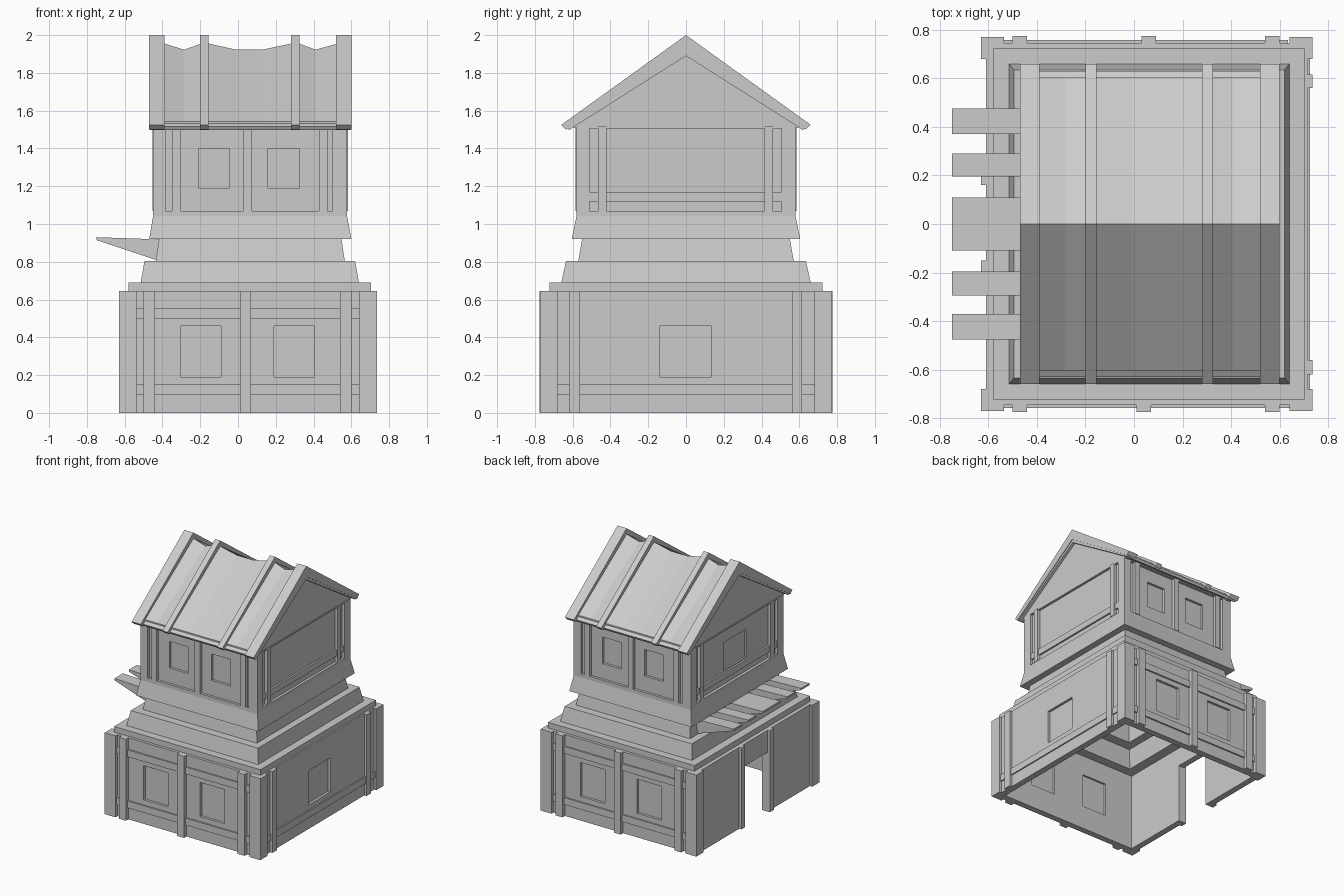
import bpy, bmesh

if "Cube" in bpy.data.objects:
    bpy.data.objects.remove(bpy.data.objects["Cube"])

CL, CU = 0.05, 0.065   # x centres of the lower and upper storey


def make(name, verts, faces):
    me = bpy.data.meshes.new(name)
    me.from_pydata(verts, [], faces)
    bm = bmesh.new()
    bm.from_mesh(me)
    bmesh.ops.recalc_face_normals(bm, faces=bm.faces)
    bm.to_mesh(me)
    bm.free()
    ob = bpy.data.objects.new(name, me)
    bpy.context.scene.collection.objects.link(ob)
    return ob


def prism(name, profile, a, b, axis):
    """Extrude a 2D profile from a to b along x (profile = y,z) or y (profile = x,z)."""
    n = len(profile)
    place = (lambda p, t: (t, p[0], p[1])) if axis == 'x' else (lambda p, t: (p[0], t, p[1]))
    verts = [place(p, t) for t in (a, b) for p in profile]
    faces = [list(range(n)), list(range(n, 2 * n))]
    faces += [[i, (i + 1) % n, n + (i + 1) % n, n + i] for i in range(n)]
    return make(name, verts, faces)


def box(name, x, y, z):
    x, y, z = sorted(x), sorted(y), sorted(z)
    return prism(name, [(x[0], z[0]), (x[1], z[0]), (x[1], z[1]), (x[0], z[1])], y[0], y[1], 'y')


def turned(name, c, x, y, z):
    """A box and its copy turned half way round the centre line x = c."""
    return [box(name, [c + s * (v - c) for v in x], [s * v for v in y], z) for s in (1, -1)]


# Hollow tower shell: rectangular loops (x0, x1, half y, z), up outside, down inside
loops = [(-.61, .715, .745, 0), (-.61, .715, .745, .645), (-.58, .703, .723, .645), (-.58, .703, .723, .69),
         (-.515, .64, .66, .69), (-.495, .62, .635, .805), (-.435, .565, .57, .805), (-.418, .548, .55, .92),
         (-.47, .60, .605, .92), (-.45, .578, .58, 1.04), (-.45, .578, .58, 1.515),
         (-.39, .52, .52, 1.515), (-.39, .52, .52, .77), (-.46, .585, .60, .77),
         (-.48, .605, .62, .62), (-.56, .665, .695, .62), (-.56, .665, .695, 0)]
verts, faces, n = [], [], len(loops)
for x0, x1, y, z in loops:
    verts += [(x0, -y, z), (x1, -y, z), (x1, y, z), (x0, y, z)]
for i in range(n):
    j = (i + 1) % n
    for k in range(4):
        m = (k + 1) % 4
        faces.append([4 * i + k, 4 * i + m, 4 * j + m, 4 * j + k])
shell = make("tower_walls", verts, faces)

# Cutters: sunken upper panels, windows and doorway
cutters = turned("cut", CU, (-.385, .50), (-.70, -.56), (1.07, 1.505))
cutters += turned("cut", CU, (.558, .70), (-.51, .505), (1.07, 1.505))
for x in ((-.305, -.09), (.19, .405)):
    cutters += turned("cut", CL, x, (-.85, -.65), (.19, .46))
    turned("lower_window_pane", CL, (x[0] - .01, x[1] + .01), (-.725, -.71), (.18, .47))
for x in ((-.21, -.045), (.16, .325)):
    cutters += turned("cut", CU, x, (-.70, -.45), (1.19, 1.40))
    turned("upper_window_pane", CU, (x[0] - .01, x[1] + .01), (-.54, -.53), (1.18, 1.41))
cutters.append(box("cut", (.6, .8), (-.14, .135), (.19, .46)))
box("side_window_pane", (.68, .695), (-.15, .145), (.18, .47))
cutters.append(box("cut", (-.6, -.3), (-.14, .14), (1.18, 1.40)))
box("rear_window_pane", (-.415, -.405), (-.15, .15), (1.17, 1.41))
cutters.append(box("cut", (-.8, -.5), (-.15, .16), (-.1, .47)))
for c in cutters:
    c.hide_render = True
    md = shell.modifiers.new("cut", 'BOOLEAN')
    md.operation, md.solver, md.object = 'DIFFERENCE', 'EXACT', c
bpy.context.view_layer.update()
cut_mesh = bpy.data.meshes.new_from_object(shell.evaluated_get(bpy.context.evaluated_depsgraph_get()))
shell.modifiers.clear()
shell.data = cut_mesh
for c in cutters:
    bpy.data.objects.remove(c)

# Lower corner posts (L-shaped, from two boards)
for s in (1, -1):
    for x0, x1, xe in ((-.63, -.535, -.605), (.735, .64, .71)):
        box("corner_post", (x0, x1), (s * .77, s * .74), (0, .645))
        box("corner_post_side", (x0, xe), (s * .77, s * .68), (0, .645))

# Lower posts and rails, front and back
for x in ((-.50, -.44), (.01, .07), (.54, .60)):
    turned("lower_post", CL, x, (-.775, -.74), (0, .645))
for z in ((.095, .15), (.50, .555)):
    turned("lower_rail", CL, (-.535, .64), (-.757, -.74), z)

# Lower right side and door posts
for y in ((-.62, -.56), (.56, .615)):
    box("side_post", (.71, .735), y, (0, .645))
box("side_rail", (.71, .725), (-.68, .68), (.095, .15))
for y in ((-.20, -.15), (.16, .205)):
    box("door_post", (-.63, -.605), y, (0, .645))

# Upper posts and rails inside the sunken panels
for x in ((-.35, -.305), (.03, .075), (.43, .475)):
    turned("upper_post", CU, x, (-.585, -.555), (1.07, 1.515))
for y in ((-.465, -.42), (.415, .46)):
    turned("upper_side_post", CU, (.55, .582), y, (1.07, 1.515))
turned("upper_side_rail", CU, (.55, .572), (-.51, .505), (1.12, 1.17))

# Tapered awning boards above the door
wedge = [(-.75, .93), (-.75, .915), (-.435, .81), (-.40, .81), (-.40, .918)]
for y0, y1 in ((.37, .475), (.195, .29), (-.11, .11), (-.295, -.195), (-.475, -.37)):
    prism("awning_board", wedge, y0, y1, 'y')


# Roof: gables, deck, rafters
def chevron(top, eave, tip, under):
    return [(0, top), eave, tip, (0, under), (-tip[0], tip[1]), (-eave[0], eave[1])]


for x in ((-.445, -.40), (.53, .573)):
    prism("gable", [(-.61, 1.51), (.61, 1.51), (0, 1.905)], *x, 'x')
prism("roof_deck", chevron(1.92, (.63, 1.515), (.62, 1.497), 1.89), -.465, .595, 'x')
for x in ((-.47, -.39), (-.20, -.155), (.28, .325), (.52, .60)):
    prism("rafter", chevron(2.0, (.66, 1.525), (.635, 1.50), 1.915), *x, 'x')

# Sagging roof covering, ridge heights along x
ridge = [(-.43, 1.97), (-.39, 1.955), (-.285, 1.923), (-.20, 1.953), (-.155, 1.955), (-.01, 1.923), (.13, 1.923),
         (.28, 1.955), (.325, 1.955), (.41, 1.923), (.52, 1.953), (.56, 1.97)]
verts, faces = [], []
for x, z in ridge:
    verts += [(x, -.605, 1.515), (x, -.605, 1.542), (x, 0, z), (x, .605, 1.542), (x, .605, 1.515)]
for i in range(len(ridge) - 1):
    faces += [[5 * i + k, 5 * i + k + 1, 5 * i + k + 6, 5 * i + k + 5] for k in range(4)]
make("roof_cover", verts, faces)
